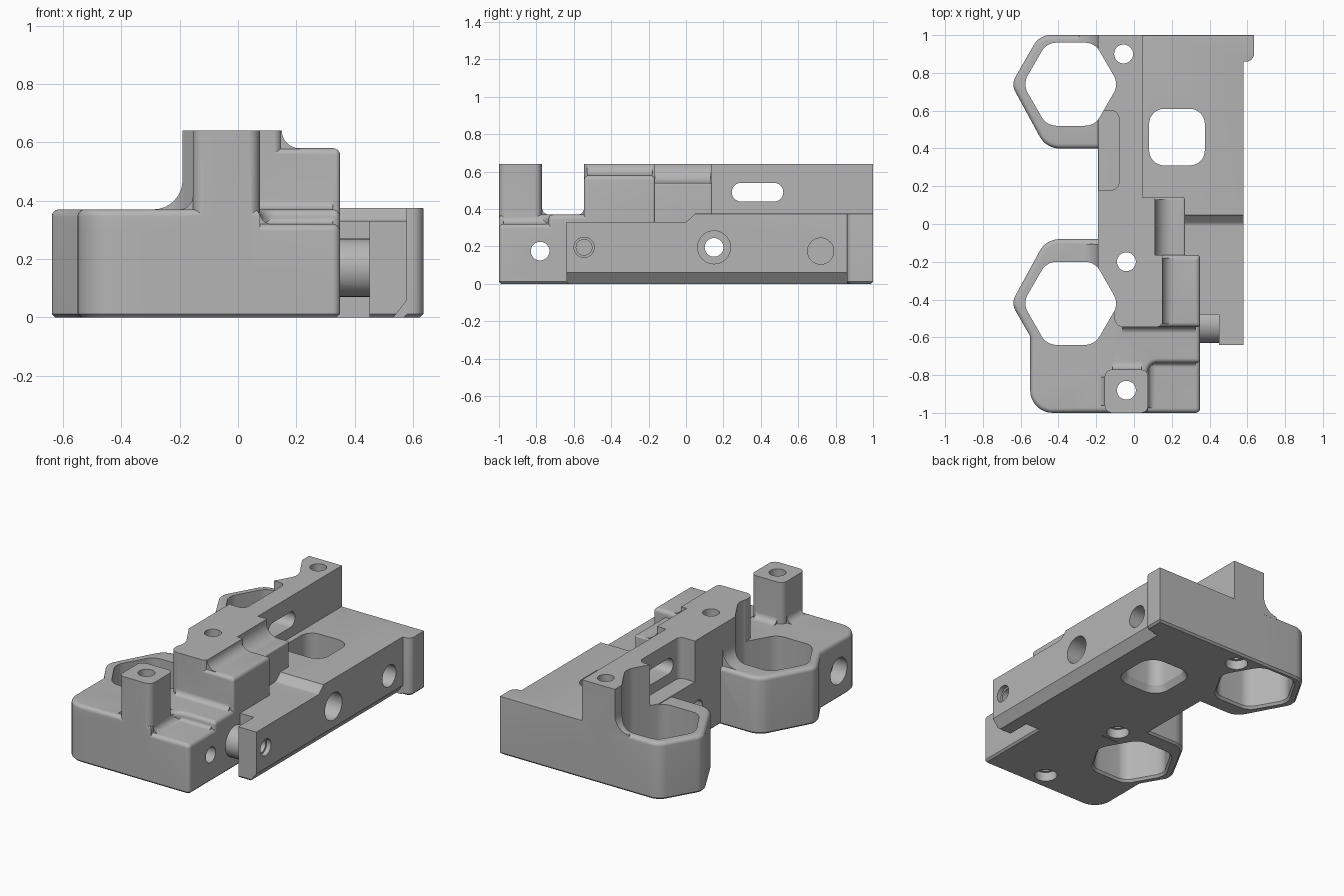
import bpy, bmesh
from math import sin, cos, tau, pi, atan2
from mathutils import Vector

cube = bpy.data.objects.get("Cube")
if cube:
    bpy.data.objects.remove(cube, do_unlink=True)

# Shared levels and side planes
TOP, SHELF, STEP = 0.64, 0.37, 0.32
LEFT, RIGHT, SIDE = -0.19, 0.35, 0.58
FRONT, BACK, BELOW = -1, 1, -0.1
RIDGE_FRONT, STEP_BACK = -0.545, -0.165
COLLAR_X, COLLARS = -0.335, {0.74: 1, -0.42: -1}

grey = bpy.data.materials.new("machined grey")
grey.use_nodes = True
grey.diffuse_color = [0.46] * 3 + [1]
shader = grey.node_tree.nodes["Principled BSDF"]
shader.inputs["Base Color"].default_value = grey.diffuse_color

AXES = {"x": lambda u, v, w: (w, u, v),
        "y": lambda u, v, w: (u, w, v),
        "z": lambda u, v, w: (u, v, w)}


def ring(outline, inset):
    """Counter-clockwise outline of (u, v, radius), inset, with corners rounded."""
    result = []
    for i, point in enumerate(outline):
        corner = Vector(point[:2])
        before = (corner - Vector(outline[i - 1][:2])).normalized()
        after = (Vector(outline[(i + 1) % len(outline)][:2]) - corner).normalized()
        normal = Vector((-before.y, before.x))
        miter = (normal + Vector((-after.y, after.x))) / (1 + before.dot(after))
        corner = corner + miter * inset
        if len(point) < 3 or not point[2]:
            result.append(corner)
            continue
        turn = atan2(before.cross(after), before.dot(after))
        sign = 1 if turn > 0 else -1
        radius = max(point[2] - sign * inset, 0.002)
        centre = corner + miter * radius * sign
        start = atan2(-normal.y * sign, -normal.x * sign)
        for k in range(9):
            angle = start + turn * k / 8
            result.append(centre + Vector((cos(angle), sin(angle))) * radius)
    return result


def loft(name, outline, layers, axis="z"):
    """Solid through inset copies of one outline; layers are (inset, position)."""
    bm = bmesh.new()
    rings = [[bm.verts.new(AXES[axis](p.x, p.y, w)) for p in ring(outline, inset)]
             for inset, w in layers]
    for low, high in zip(rings, rings[1:]):
        for i in range(len(low)):
            bm.faces.new((low[i - 1], low[i], high[i], high[i - 1]))
    bm.faces.new(rings[0][::-1])
    bm.faces.new(rings[-1])
    bmesh.ops.recalc_face_normals(bm, faces=bm.faces)
    mesh = bpy.data.meshes.new(name)
    bm.to_mesh(mesh)
    bm.free()
    mesh.materials.append(grey)
    part = bpy.data.objects.new(name, mesh)
    bpy.context.collection.objects.link(part)
    return part


def span(start, end):
    return [(0, start), (0, end)]


def soft(bottom, top, radius=0.025, chamfer=0.012):
    """Layers with a chamfered bottom and a filleted top."""
    layers = [(chamfer, bottom), (0, bottom + chamfer)]
    for k in range(7):
        angle = k * pi / 12
        layers.append((radius * (1 - cos(angle)), top - radius * (1 - sin(angle))))
    return layers


def rect(u0, u1, v0, v1, radius=0):
    return [(u0, v0, radius), (u1, v0, radius), (u1, v1, radius), (u0, v1, radius)]


def polygon(u, v, size, count=32, radius=0):
    return [(u + size * cos(k * tau / count), v + size * sin(k * tau / count), radius)
            for k in range(count)]


def combine(part, operation):
    modifier = body.modifiers.new(operation, "BOOLEAN")
    modifier.operation, modifier.solver, modifier.object = operation, "EXACT", part
    bpy.context.view_layer.objects.active = body
    bpy.ops.object.modifier_apply(modifier=modifier.name)
    bpy.data.objects.remove(part, do_unlink=True)


def add(*args):
    combine(loft(*args), "UNION")


def cut(*args):
    combine(loft(*args), "DIFFERENCE")


def cove(axis, u, v, side, radius, start, end):
    """Concave fillet strip in the corner (u, v), opening upward to one side."""
    sunk = 0.02
    outline = [(u - side * sunk, v - sunk), (u + side * radius, v - sunk)]
    for k in range(9):
        angle = k * pi / 16
        outline.append((u + side * radius * (1 - sin(angle)), v + radius * (1 - cos(angle))))
    outline.append((u - side * sunk, v + radius))
    add("fillet", outline, span(start, end), axis)


# Flat side plate with its rear tab
tab = 0.635
body = loft("bracket_body", [(0, -TOP), (SIDE, -TOP), (SIDE, 0.86), (tab, 0.86, 0.04),
                             (tab, BACK), (LEFT, BACK), (LEFT, -0.3), (0, -0.3)],
            soft(0, 0.375, 0.002))
cut("low_step", [(BELOW, 0.33), (0, 0.33, 0.03), (0.05, 0.375, 0.03), (0.06, TOP),
                 (FRONT, TOP), (FRONT, 0.33)], span(-0.5, 0.8), "x")
cut("edge_chamfer", [(0.525, -0.01), (0.6, -0.01), (0.6, 0.06), (SIDE, 0.06)],
    span(FRONT, 0.86), "y")
cut("clamp_gap", rect(0.3, 0.45, FRONT, -0.48), span(BELOW, 1))

# Front block: a low slab and a higher one stepped back at the right
block_back, block_left, post_right, notch = -0.28, -0.55, 0.075, -0.735
left_side = [(RIGHT, block_back), (block_left, block_back), (block_left, FRONT, 0.12)]
add("front_slab", left_side + [(RIGHT, FRONT, 0.025)], soft(0, STEP))
add("front_shelf", left_side + [(post_right, FRONT), (post_right, notch, 0.05),
                                (RIGHT, notch, 0.02)], soft(0.1, SHELF))
add("post", rect(-0.155, post_right, FRONT, -0.77, 0.04), span(0.1, TOP))

# Two hexagonal collars, mirrored front to back
for y, way in COLLARS.items():
    outer, inner = y + 0.26 * way, y - 0.34 * way
    outline = [(BELOW, outer), (-0.5, outer, 0.1), (-0.65, y, 0.08),
               (-0.465, inner, 0.12), (BELOW, inner)]
    add("collar", outline[::way], soft(0, SHELF))

# Tall ridge with a recess on the collar side
add("ridge", [(-0.105, RIDGE_FRONT, 0.05), (0.15, RIDGE_FRONT, 0.03), (0.15, STEP_BACK),
              (0.11, STEP_BACK), (0.11, 0.14), (0.045, 0.14), (0.045, BACK), (LEFT, BACK),
              (LEFT, 0.6), (-0.08, 0.6, 0.04), (-0.08, 0.18, 0.04), (LEFT, 0.18),
              (LEFT, block_back), (-0.105, -0.4)], span(0.2, TOP))
add("tall_step", rect(0, RIGHT, RIDGE_FRONT, STEP_BACK, 0.015), soft(0.2, SIDE))
add("short_step", rect(0, 0.27, -0.2, 0.14, 0.01), soft(0.2, 0.54, 0.01))
add("clamp_boss", polygon(-0.53, 0.17, 0.1), span(0.3, 0.47), "x")

# Concave fillets between levels
cove("y", 0.15, SIDE, 1, 0.06, -0.53, -0.18)
cove("y", 0.11, 0.54, 1, 0.09, STEP_BACK, 0.13)
cove("y", LEFT, SHELF, -1, 0.1, 0.9, BACK)
cove("y", LEFT, SHELF, -1, 0.1, block_back, -0.105)
cove("x", RIDGE_FRONT, SHELF, -1, 0.035, -0.06, 0.325)
cove("x", -0.77, SHELF, 1, 0.04, -0.115, 0.04)
cove("y", -0.155, SHELF, -1, 0.045, -0.96, -0.81)
cove("y", post_right, STEP, 1, 0.04, -0.975, notch)
cove("x", notch, STEP, -1, 0.025, 0.08, 0.325)

# Hexagonal pockets, plate window and ridge slot
for y in COLLARS:
    cut("hex_pocket", polygon(COLLAR_X, y, 0.254, 6, 0.09),
        [(-0.02, -0.01), (0, 0.015), (0, 1)])
cut("plate_window", rect(0.08, 0.375, 0.31, 0.61, 0.08),
    [(-0.03, -0.01), (0, 0.04), (0, 1)])
cut("ridge_slot", rect(0.245, 0.52, 0.44, 0.54, 0.049), span(-0.3, 0.2), "x")

# Vertical bolt holes, wider at the bottom
for x, y in ((-0.04, -0.88), (-0.04, -0.2), (-0.055, 0.9)):
    cut("bolt_hole", polygon(x, y, 0.05), span(BELOW, 1))
    cut("counterbore", polygon(x, y, 0.068), span(BELOW, 0.06))


def cross_hole(y, z, radius, start=-1, end=1):
    cut("cross_hole", polygon(y, z, radius), span(start, end), "x")


# Holes through the sides, some counterbored or blind
cross_hole(-0.78, 0.175, 0.05)
cross_hole(-0.78, 0.175, 0.085, end=-0.45)
cross_hole(0.15, 0.195, 0.05)
cross_hole(0.15, 0.195, 0.088, start=0.45)
cross_hole(0.72, 0.175, 0.07, start=0.3)
cross_hole(RIDGE_FRONT, 0.195, 0.042, start=0.4)
cross_hole(RIDGE_FRONT, 0.195, 0.054, start=0.55)

# Smooth the rounded faces, keep machined edges sharp
bpy.ops.object.select_all(action="DESELECT")
body.select_set(True)
bpy.context.view_layer.objects.active = body
bpy.ops.object.shade_smooth_by_angle(angle=pi / 7)
